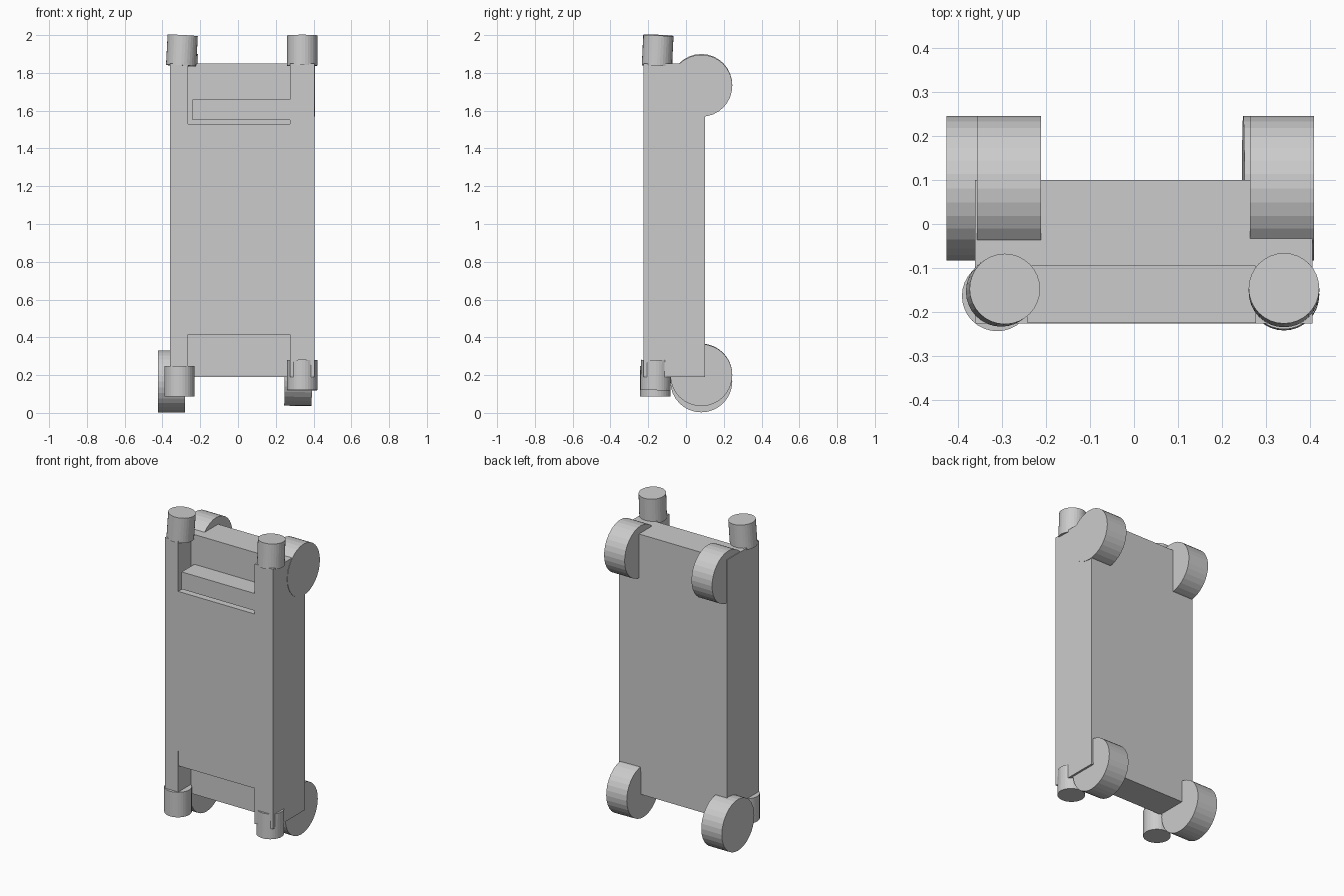
import bpy
from math import radians
from mathutils import Matrix, Vector

old = bpy.data.objects.get("Cube")
if old:
    bpy.data.objects.remove(old, do_unlink=True)

# One plain grey for everything
grey = bpy.data.materials.new("plain_grey")
grey.use_nodes = True
grey.diffuse_color = (0.6, 0.6, 0.6, 1)
for node in grey.node_tree.nodes:
    if node.type == 'BSDF_PRINCIPLED':
        node.inputs["Base Color"].default_value = (0.6, 0.6, 0.6, 1)


def box(name, low, high):
    """Box between two opposite corners."""
    low, high = Vector(low), Vector(high)
    bpy.ops.mesh.primitive_cube_add(size=1)
    ob = bpy.context.object
    ob.name = name
    ob.data.transform(Matrix.Translation((low + high) / 2)
                      @ Matrix.Diagonal((high - low).to_4d()))
    ob.data.materials.append(grey)
    return ob


def cylinder(name, centre, radius, length, tilt):
    """Flat-shaded cylinder; tilt in degrees, 90 about y lies along x."""
    bpy.ops.mesh.primitive_cylinder_add(
        vertices=32, radius=radius, depth=length, location=centre,
        rotation=[radians(a) for a in tilt])
    ob = bpy.context.object
    ob.name = name
    ob.data.materials.append(grey)
    return ob


FRONT, RECESS, BACK = -0.225, -0.095, 0.10
LEFT, RIGHT = 0.275, -0.265      # inner sides of the two front rails

# Main body with a recess cut in the front at each end
body = box("body", (-0.36, FRONT, 0.19), (0.405, BACK, 1.85))
for low, high in ((0.1, 0.51), (1.53, 1.95)):
    cutter = box("recess_cutter", (RIGHT, FRONT - 0.1, low), (LEFT, RECESS, high))
    cutter.hide_render = True
    cut = body.modifiers.new("recess", 'BOOLEAN')
    cut.operation, cut.solver, cut.object = 'DIFFERENCE', 'EXACT', cutter
    bpy.context.view_layer.objects.active = body
    bpy.ops.object.modifier_apply(modifier=cut.name)
    bpy.data.objects.remove(cutter, do_unlink=True)

# Cross bars set into the recesses
box("upper_cross_bar", (-0.242, FRONT + 0.002, 1.55), (LEFT, RECESS, 1.66))
box("lower_cross_bar", (RIGHT, FRONT + 0.002, 0.415), (LEFT, RECESS, 0.51))

# Upright pegs at the ends of the rails, slightly crooked
for name, centre, tilt in (
        ("upper_right_peg", (-0.297, -0.15, 1.918), (-2, 3, 0)),
        ("upper_left_peg", (0.34, -0.15, 1.918), (-3, 0, 0)),
        ("lower_right_peg", (-0.31, -0.163, 0.168), (0, 0, 0)),
        ("lower_left_peg", (0.34, -0.16, 0.2), (-1, 0, 0))):
    cylinder(name, centre, 0.08, 0.16, tilt)

# Wheels behind the corners
for name, centre, tilt in (
        ("upper_right_wheel", (-0.283, 0.081, 1.736), (0, 90, 0)),
        ("upper_left_wheel", (0.335, 0.081, 1.732), (0, 90, 0)),
        ("lower_right_wheel", (-0.352, 0.081, 0.167), (0, 90, 0)),
        ("lower_left_wheel", (0.32, 0.081, 0.201), (0, 91, 0))):
    cylinder(name, centre, 0.164, 0.145, tilt)
